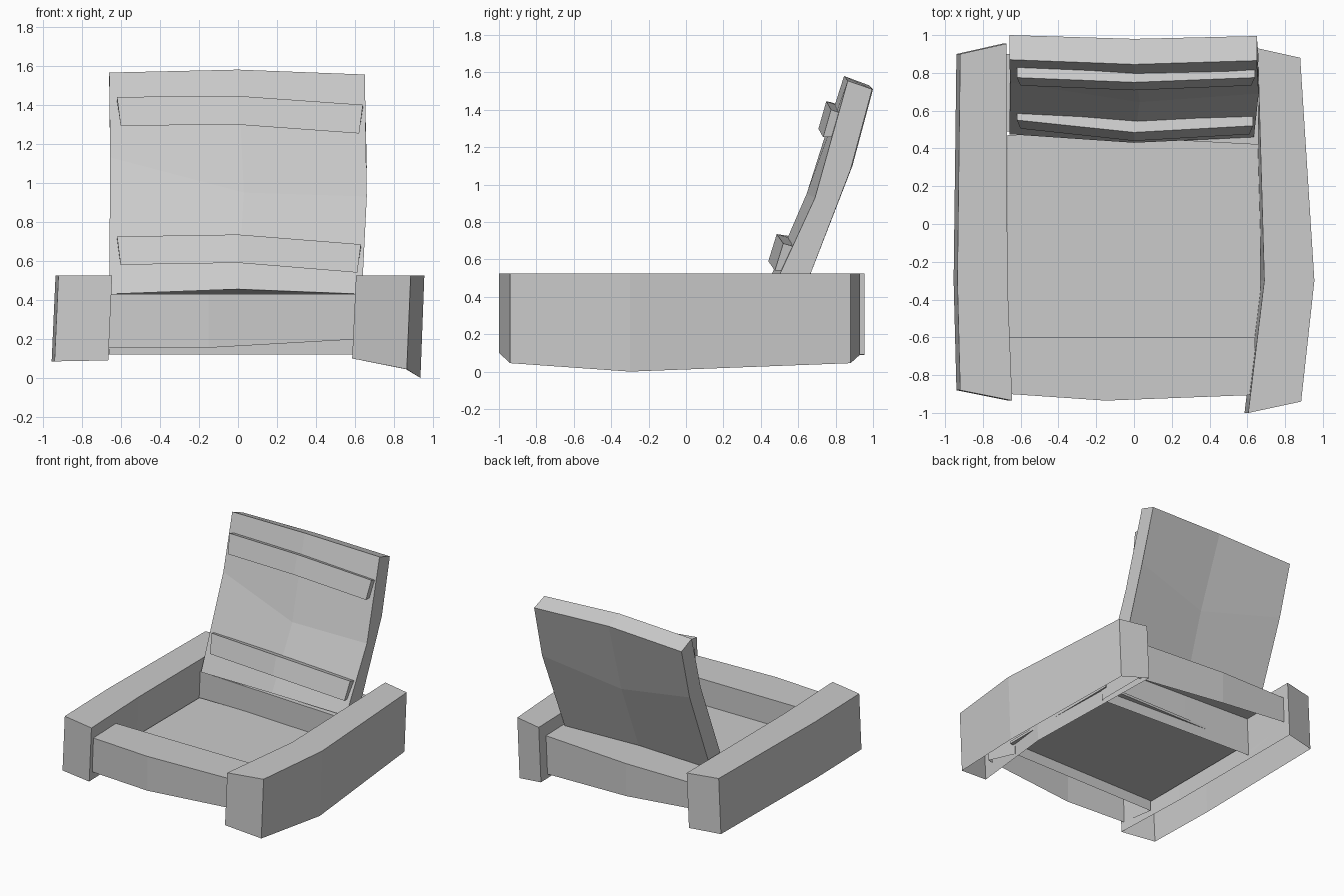
import bpy
import bmesh

if "Cube" in bpy.data.objects:
    bpy.data.objects.remove(bpy.data.objects["Cube"])

GREY = (0.6, 0.6, 0.6, 1.0)
material = bpy.data.materials.new("plain_grey")
material.use_nodes = True
material.diffuse_color = GREY
material.node_tree.nodes["Principled BSDF"].inputs["Base Color"].default_value = GREY


def loft(name, rings, open_side=None):
    """Join matching cross-sections into a bent board, optionally leaving one side open."""
    bm = bmesh.new()
    rows = [[bm.verts.new(point) for point in ring] for ring in rings]
    count = len(rows[0])
    for first, second in zip(rows, rows[1:]):
        for i in range(count):
            if i != open_side:
                j = (i + 1) % count
                bm.faces.new((first[i], first[j], second[j], second[i]))
    bm.faces.new(rows[0][::-1])
    bm.faces.new(rows[-1])
    bmesh.ops.recalc_face_normals(bm, faces=bm.faces)
    # Orient outward, also for shells with an open underside
    top = max(bm.faces, key=lambda face: face.calc_center_median().z)
    if top.normal.z < 0:
        bmesh.ops.reverse_faces(bm, faces=bm.faces)
    mesh = bpy.data.meshes.new(name)
    bm.to_mesh(mesh)
    bm.free()
    mesh.materials.append(material)
    obj = bpy.data.objects.new(name, mesh)
    bpy.context.collection.objects.link(obj)
    return obj


def side_rail(name, stations, lean, top=0.525):
    """Hollow arm; a station is inner x, y, bottom z, then outer x, y, bottom z."""
    rings = []
    for xi, yi, zi, xo, yo, zo in stations:
        rings.append([(xi, yi, top), (xo, yo, top),
                      (xo - lean, yo, zo), (xi - lean, yi, zi)])
    loft(name, rings, open_side=2)


def cross_rail(name, stations, top, inner_bottom):
    """Hollow beam; a station is x, inner y, outer y, outer bottom z."""
    rings = []
    for x, yi, yo, zo in stations:
        rings.append([(x, yi, top), (x, yo, top),
                      (x, yo, zo), (x, yi, inner_bottom)])
    loft(name, rings, open_side=2)


def slat(name, stations, height, slope, depth):
    """Strip on the backrest; a station is x, front top y, top z."""
    rings = []
    for x, y, z in stations:
        low = x * 0.97
        rings.append([(x, y, z), (x, y + depth, z - 0.02),
                      (low, y + depth - slope, z - height),
                      (low, y - slope, z - height)])
    loft(name, rings)


# Side arms
side_rail("left_arm", [(0.605, -1.0, 0.10, 0.885, -0.94, 0.045),
                       (0.69, -0.3, 0.09, 0.955, -0.3, 0.0),
                       (0.655, 0.93, 0.09, 0.88, 0.88, 0.045)], lean=0.02)
side_rail("right_arm", [(-0.645, -0.935, 0.09, -0.92, -0.88, 0.085),
                        (-0.67, -0.3, 0.09, -0.935, -0.3, 0.085),
                        (-0.675, 0.955, 0.09, -0.92, 0.9, 0.085)], lean=0.02)

# Front and back beams
cross_rail("front_rail", [(-0.66, -0.6, -0.9, 0.155),
                          (-0.15, -0.6, -0.935, 0.155),
                          (0.64, -0.6, -0.905, 0.2)], 0.43, 0.12)
cross_rail("back_rail", [(-0.69, 0.49, 0.9, 0.22),
                         (-0.1, 0.46, 0.9, 0.165),
                         (0.66, 0.42, 0.84, 0.12)], 0.425, 0.12)

# Seat panel
loft("seat", [[(x, -0.62, 0.225), (x, 0.47, 0.225),
               (x, 0.47, 0.205), (x, -0.62, 0.205)] for x in (-0.67, 0.67)])

# Backrest: front edge upward, then back edge downward, at three widths
loft("backrest", [
    [(-0.66, 0.475, 0.43), (-0.655, 0.75, 1.13), (-0.66, 0.87, 1.565),
     (-0.66, 1.0, 1.51), (-0.655, 0.89, 1.1), (-0.66, 0.63, 0.43)],
    [(0.0, 0.43, 0.455), (0.03, 0.645, 0.95), (0.0, 0.845, 1.58),
     (0.0, 0.98, 1.53), (0.02, 0.79, 0.95), (0.0, 0.6, 0.43)],
    [(0.635, 0.46, 0.43), (0.66, 0.69, 0.93), (0.65, 0.865, 1.555),
     (0.65, 0.995, 1.51), (0.66, 0.88, 1.08), (0.635, 0.63, 0.43)]])

# Backrest slats
slat("upper_slat", [(-0.62, 0.775, 1.44), (0.0, 0.75, 1.445), (0.64, 0.775, 1.4)],
     height=0.147, slope=0.042, depth=0.06)
slat("lower_slat", [(-0.62, 0.55, 0.725), (0.0, 0.485, 0.735), (0.63, 0.52, 0.685)],
     height=0.145, slope=0.045, depth=0.07)
